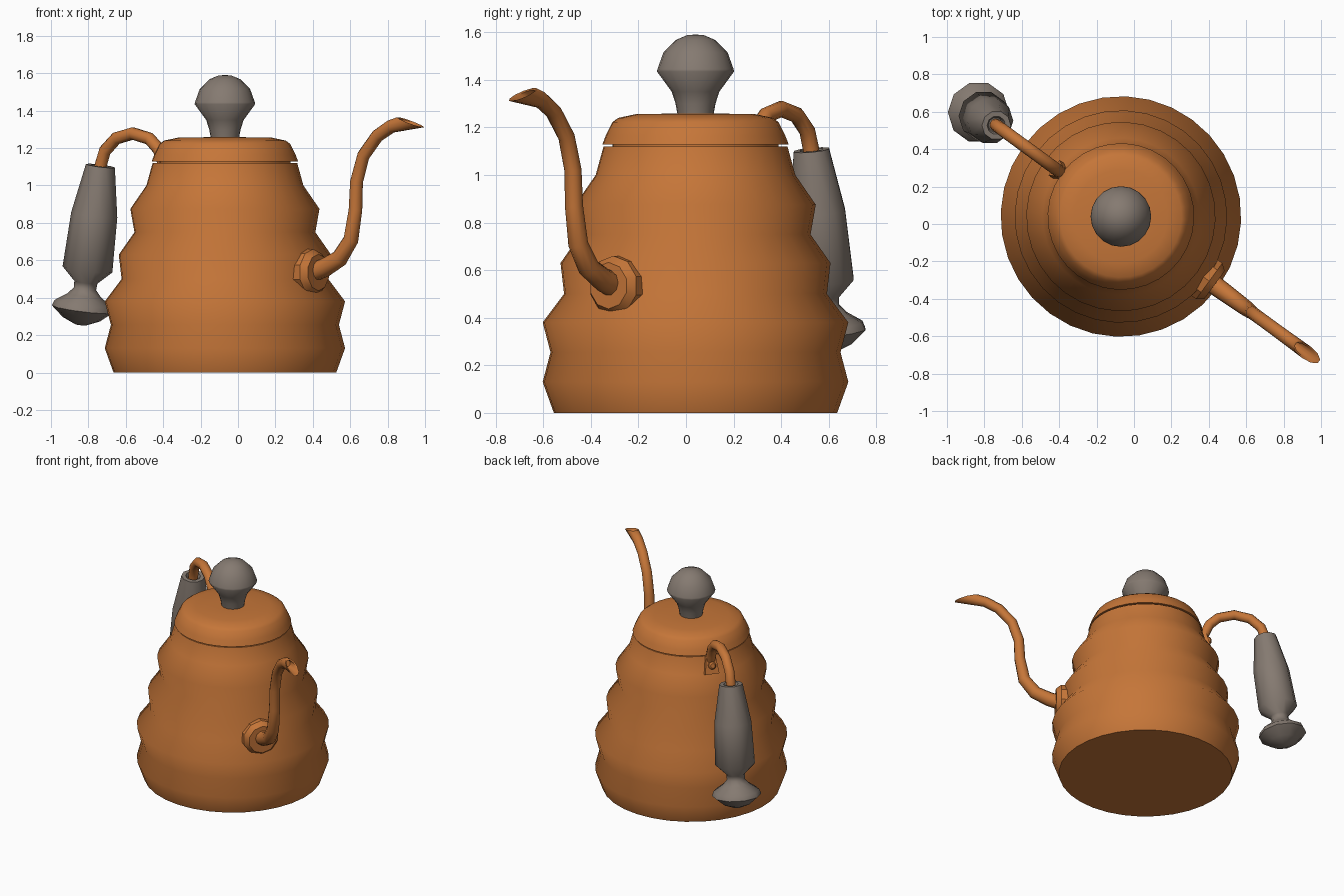
import bpy, bmesh, math
from mathutils import Matrix, Vector

if "Cube" in bpy.data.objects:
    bpy.data.objects.remove(bpy.data.objects["Cube"])

# Local frame: x runs from handle (-) to spout (+), turned into place
FRAME = Matrix.Translation((-0.07, 0.04, 0)) @ Matrix.Rotation(math.radians(-36.2), 4, 'Z')


def material(name, col):
    m = bpy.data.materials.new(name)
    m.diffuse_color = (*col, 1)
    m.use_nodes = True
    m.node_tree.nodes["Principled BSDF"].inputs["Base Color"].default_value = m.diffuse_color
    return m


COPPER = material("copper", (0.56, 0.18, 0.04))
GREY = material("warm_grey", (0.235, 0.195, 0.165))


def finish(name, bm, mat, angle=62):
    bmesh.ops.recalc_face_normals(bm, faces=bm.faces[:])
    bm.transform(FRAME)
    me = bpy.data.meshes.new(name)
    bm.to_mesh(me)
    bm.free()
    me.materials.append(mat)
    ob = bpy.data.objects.new(name, me)
    bpy.context.collection.objects.link(ob)
    bpy.ops.object.select_all(action='DESELECT')
    ob.select_set(True)
    bpy.context.view_layer.objects.active = ob
    bpy.ops.object.shade_smooth_by_angle(angle=math.radians(angle))
    return ob


def skin(bm, rings):
    """Bridge successive rings of points and cap both ends."""
    loops = [[bm.verts.new(p) for p in r] for r in rings]
    n = len(loops[0])
    for a, b in zip(loops, loops[1:]):
        for i in range(n):
            j = (i + 1) % n
            bm.faces.new((a[i], a[j], b[j], b[i]))
    bm.faces.new(loops[0])
    bm.faces.new(loops[-1])


def revolve(name, profile, n, mat, place=Matrix(), angle=62):
    bm = bmesh.new()
    skin(bm, [[(r * math.cos(2 * math.pi * i / n), r * math.sin(2 * math.pi * i / n), z)
               for i in range(n)] for r, z in profile])
    bm.transform(place)
    return finish(name, bm, mat, angle)


def ring(c, up, r, n=10):
    """Ring around c in the x-z plane; up is the in-plane half axis."""
    return [(c[0] + up[0] * math.sin(a), r * math.cos(a), c[1] + up[1] * math.sin(a))
            for a in (2 * math.pi * i / n for i in range(n))]


def tube_rings(path):
    rings = []
    for i, (x, z, r) in enumerate(path):
        p, q = path[max(i - 1, 0)], path[min(i + 1, len(path) - 1)]
        t = Vector((q[0] - p[0], q[1] - p[1])).normalized()
        rings.append(ring((x, z), (-t.y * r, t.x * r), r))
    return rings


# Ribbed body
revolve("body", [(0.596, 0), (0.643, 0.13), (0.61, 0.255), (0.643, 0.38), (0.553, 0.50),
                 (0.568, 0.63), (0.484, 0.75), (0.506, 0.875), (0.42, 1.0), (0.387, 1.12),
                 (0.35, 1.12), (0.35, 1.13)], 32, COPPER)

# Lid and its knob
revolve("lid", [(0.34, 1.128), (0.392, 1.128), (0.378, 1.165), (0.35, 1.222), (0.325, 1.24),
                (0.25, 1.256), (0.1, 1.258)], 32, COPPER)
revolve("lid_knob", [(0.075, 1.25), (0.084, 1.30), (0.10, 1.35), (0.162, 1.435), (0.160, 1.445),
                     (0.135, 1.515), (0.082, 1.568), (0.035, 1.588), (0.005, 1.59)], 20, GREY)

# Flange where the spout meets the body
revolve("spout_flange", [(0.125, 0.53), (0.125, 0.585), (0.098, 0.62), (0.05, 0.62)], 10, COPPER,
        Matrix.Translation((0, 0, 0.535)) @ Matrix.Rotation(math.pi / 2, 4, 'Y'), 30)

# Gooseneck spout with a slanted, hollow mouth
bm = bmesh.new()
neck = tube_rings([(0.58, 0.535, 0.052), (0.66, 0.56, 0.05), (0.76, 0.61, 0.046),
                   (0.835, 0.71, 0.042), (0.865, 0.87, 0.038), (0.872, 1.02, 0.036),
                   (0.918, 1.16, 0.035), (1.01, 1.265, 0.035), (1.10, 1.315, 0.036),
                   (1.15, 1.328, 0.036)])[:-1]
skin(bm, neck + [ring((1.23, 1.338), (-0.086, 0.028), 0.038),
                 ring((1.222, 1.336), (-0.068, 0.022), 0.029),
                 ring((1.12, 1.318), (-0.006, 0.024), 0.024)])
finish("spout", bm, COPPER)

# Curved handle arm
bm = bmesh.new()
skin(bm, tube_rings([(-0.385, 1.06, 0.032), (-0.415, 1.14, 0.034), (-0.44, 1.195, 0.034),
                     (-0.50, 1.25, 0.034), (-0.61, 1.278, 0.034), (-0.72, 1.252, 0.034),
                     (-0.795, 1.185, 0.034), (-0.822, 1.11, 0.034), (-0.832, 1.05, 0.034)]))
finish("handle_arm", bm, COPPER)

# Bracket plate and bolt under the arm
tilt = Matrix.Translation((-0.408, 0, 1.06)) @ Matrix.Rotation(math.radians(15), 4, 'Y')
bm = bmesh.new()
skin(bm, [[(-0.02, -w, z), (0.03, -w, z), (0.03, w, z), (-0.02, w, z)]
          for w, z in ((0.05, -0.06), (0.032, 0.065))])
bm.transform(tilt)
finish("handle_bracket", bm, COPPER, 30)
revolve("bracket_bolt", [(0.026, 0), (0.026, 0.035), (0.016, 0.045)], 10, COPPER,
        tilt @ Matrix.Rotation(-math.pi / 2, 4, 'Y'), 40)

# Leaning grip with a flared end; heights measured down from its top
lean = Matrix.Translation((-0.825, 0, 1.105)) @ Matrix.Rotation(math.radians(8.8), 4, 'Y')
revolve("handle_grip", [(0.04, -0.03), (0.05, 0.0), (0.078, 0.0), (0.124, -0.265),
                        (0.134, -0.56), (0.062, -0.63), (0.06, -0.665), (0.09, -0.70),
                        (0.155, -0.745), (0.165, -0.775), (0.10, -0.83), (0.03, -0.86)],
        10, GREY, lean)
